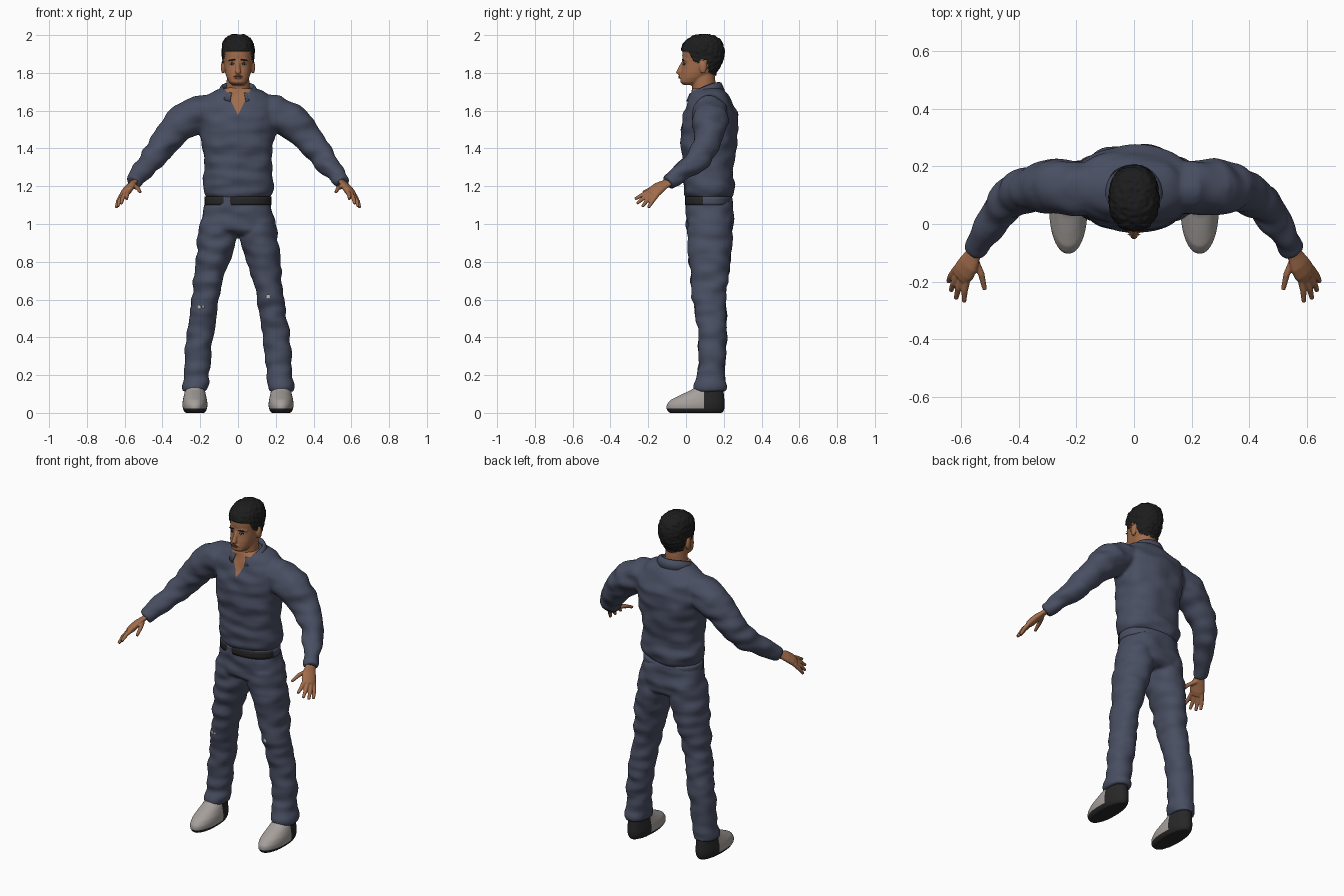
import bpy, bmesh, math
from mathutils import Vector, noise

if "Cube" in bpy.data.objects:
    bpy.data.objects.remove(bpy.data.objects["Cube"])


def material(name, *rgb):
    m = bpy.data.materials.new(name)
    m.use_nodes = True
    m.diffuse_color = (*rgb, 1)
    bsdf = m.node_tree.nodes["Principled BSDF"]
    bsdf.inputs["Base Color"].default_value = (*rgb, 1)
    bsdf.inputs["Roughness"].default_value = 0.8
    return m


CLOTH = material("slate blue cloth", 0.066, 0.077, 0.122)
SKIN = material("tan skin", 0.36, 0.15, 0.07)
HAIR = material("black hair", 0.012, 0.012, 0.012)
LEATHER = material("dark leather", 0.02, 0.02, 0.021)
SHOE = material("grey suede", 0.38, 0.35, 0.33)
LIP = material("brown lips", 0.22, 0.075, 0.045)
WHITE = material("pale grey", 0.5, 0.48, 0.46)


def loft(bm, rings):
    """Closed skin over a row of rings."""
    rows = [[bm.verts.new(p) for p in ring] for ring in rings]
    n = len(rows[0])
    for a, b in zip(rows, rows[1:]):
        for i in range(n):
            j = (i + 1) % n
            bm.faces.new((a[i], a[j], b[j], b[i]))
    bm.faces.new(rows[0][::-1])
    bm.faces.new(rows[-1])


def oval(c, u, v, power=2.0, n=32):
    ring = []
    for i in range(n):
        a = math.tau * i / n
        ca, sa = math.cos(a), math.sin(a)
        ring.append(c + u * math.copysign(abs(ca) ** (2 / power), ca)
                    + v * math.copysign(abs(sa) ** (2 / power), sa))
    return ring


def layers(bm, rows, power=2.3, side=1):
    """Level ovals: height, front y, back y, half width, optional centre x."""
    loft(bm, [oval(Vector((side * (r[4] if len(r) > 4 else 0), (r[1] + r[2]) / 2, r[0])),
                   Vector((r[3], 0, 0)), Vector((0, (r[2] - r[1]) / 2, 0)), power)
              for r in rows])


def limb(bm, pts, side=1, flat=1.0, across=(0, 0, 1)):
    """Tube through x, y, z, radius; flat squeezes it at right angles to across."""
    cs = [Vector((side * p[0], p[1], p[2])) for p in pts]
    hint = Vector((side * across[0], across[1], across[2]))
    rings = []
    for i, c in enumerate(cs):
        t = (cs[min(i + 1, len(cs) - 1)] - cs[max(i - 1, 0)]).normalized()
        u = (hint - t * hint.dot(t)).normalized()
        r = pts[i][3]
        rings.append(oval(c, u * r, t.cross(u) * r * flat, n=20))
    loft(bm, rings)


def ball(bm, c, size):
    made = bmesh.ops.create_uvsphere(bm, u_segments=16, v_segments=10, radius=1)
    for v in made["verts"]:
        v.co = Vector(c) + Vector([a * b for a, b in zip(v.co, size)])


def add_object(name, bm, *mats):
    bmesh.ops.recalc_face_normals(bm, faces=bm.faces)
    me = bpy.data.meshes.new(name)
    bm.to_mesh(me)
    bm.free()
    ob = bpy.data.objects.new(name, me)
    bpy.context.collection.objects.link(ob)
    for m in mats:
        me.materials.append(m)
    me.shade_smooth()
    return ob


def blend(name, bm, voxel, smooth, mats, wrinkle=0.0, scale=(9, 9, 18)):
    """Fuse the overlapping pieces into one smooth skin, then wrinkle it."""
    ob = add_object(name, bm)
    mod = ob.modifiers.new("fuse", "REMESH")
    mod.mode = "VOXEL"
    mod.voxel_size = voxel
    mod = ob.modifiers.new("soften", "SMOOTH")
    mod.factor, mod.iterations = 0.5, smooth
    dg = bpy.context.evaluated_depsgraph_get()
    me = bpy.data.meshes.new_from_object(ob.evaluated_get(dg))
    ob.modifiers.clear()
    ob.data = me
    me.materials.clear()
    for m in mats:
        me.materials.append(m)
    normals = [v.normal.copy() for v in me.vertices]
    for v, nrm in zip(me.vertices, normals):
        p = Vector([a * b for a, b in zip(v.co, scale)])
        v.co += nrm * wrinkle * noise.noise(p)
    me.shade_smooth()
    bpy.context.view_layer.update()
    return ob


def paint(ob, rule, cuts=()):
    """Cut clean edges along planes, then colour faces by a rule on their centre."""
    bm = bmesh.new()
    bm.from_mesh(ob.data)
    for co, no, where in cuts:
        fs = [f for f in bm.faces if where(f.calc_center_median())]
        es = {e for f in fs for e in f.edges}
        vs = {v for f in fs for v in f.verts}
        bmesh.ops.bisect_plane(bm, geom=[*vs, *es, *fs], plane_co=co, plane_no=no)
    for f in bm.faces:
        f.material_index = rule(f.calc_center_median())
        f.smooth = True
    bm.to_mesh(ob.data)
    bm.free()


def plate(name, target, x, z, w, h, mat, tilt=0.0, out=0.0):
    """Thin oval lying on the front of a part."""
    hit, loc, nrm, _ = target.ray_cast(Vector((x, -1, z)), Vector((0, 1, 0)))
    if not hit:
        return
    bm = bmesh.new()
    ball(bm, (0, 0, 0), (w, h, 0.003))
    ob = add_object(name, bm, mat)
    ob.location = loc + nrm * out
    ob.rotation_euler = (math.pi / 2, tilt, math.atan2(nrm.x, -nrm.y))


# Shirt: trunk and both sleeves in one skin
bm = bmesh.new()
layers(bm, [(1.135, .01, .23, .165), (1.16, -.01, .25, .18), (1.21, -.015, .257, .192),
            (1.28, -.015, .25, .178), (1.38, -.024, .262, .185), (1.5, -.028, .277, .2),
            (1.58, -.014, .272, .215), (1.64, .01, .25, .205), (1.68, .025, .225, .16),
            (1.72, .035, .185, .09)])
sleeve = [(.08, .125, 1.605, .08), (.2, .125, 1.585, .097), (.28, .13, 1.55, .096),
          (.34, .125, 1.49, .085), (.4, .11, 1.42, .074), (.45, .075, 1.355, .066),
          (.49, .01, 1.3, .057), (.53, -.05, 1.25, .047), (.556, -.095, 1.217, .041)]
for s in (1, -1):
    limb(bm, sleeve, s)
shirt = blend("shirt", bm, .009, 7, (CLOTH, SKIN), .012)

# Open neck, cut as a V
V_LOW, V_SLOPE = 1.578, .5


def near_neck(c):
    return c.z > 1.55 and c.y < .1 and abs(c.x) < .1


paint(shirt, lambda c: int(near_neck(c) and abs(c.x) < (c.z - V_LOW) * V_SLOPE),
      [((0, 0, V_LOW), (s, 0, -V_SLOPE), near_neck) for s in (1, -1)])

# Folded collar, open at the front
bm = bmesh.new()
rows = []
for i in range(41):
    a = math.radians(-158 + 316 * i / 40)
    front = (1 - math.cos(a)) / 2
    top = 1.752 - .06 * front ** 1.5
    rows.append([bm.verts.new((math.sin(a) * r, .1 + math.cos(a) * r * .95, top - d))
                 for r, d in ((.072, .04), (.08, 0), (.092, .004), (.112, .045))])
for a, b in zip(rows, rows[1:]):
    for j in range(3):
        bm.faces.new((a[j], a[j + 1], b[j + 1], b[j]))
collar = add_object("collar", bm, CLOTH)
collar.modifiers.new("thickness", "SOLIDIFY").thickness = .006

# Trousers: hips and both legs in one skin
bm = bmesh.new()
layers(bm, [(1.16, .01, .232, .162), (1.1, .0, .25, .178), (1.03, -.002, .254, .197),
            (.97, .003, .248, .205), (.945, .03, .22, .19)])
leg = [(1.02, .01, .24, .09, .105), (.92, .005, .246, .105, .11), (.8, .015, .234, .088, .135),
       (.7, .025, .222, .077, .155), (.6, .036, .212, .072, .172), (.5, .055, .215, .071, .188),
       (.4, .068, .218, .07, .203), (.3, .068, .21, .07, .212), (.2, .06, .203, .068, .22),
       (.16, .05, .21, .07, .225), (.115, .048, .212, .064, .23)]
for s in (1, -1):
    layers(bm, leg, 2.1, s)
trousers = blend("trousers", bm, .009, 6, (CLOTH,), .012)

# Worn spots on the knees
for i, (x, z, r) in enumerate([(.16, .615, .011), (-.205, .56, .01), (-.185, .562, .007)]):
    plate(f"knee_spot_{i}", trousers, x, z, r, r, WHITE)

# Belt, showing dark at the front only
bm = bmesh.new()
layers(bm, [(z, -.004, .242, .177) for z in (1.1, 1.115, 1.13, 1.145)])
belt = add_object("belt", bm, CLOTH, LEATHER)
paint(belt, lambda c: int(c.y < .085 and not -.09 < c.x < -.035))

# Shoes with dark sole and heel
for s, side in ((1, "left"), (-1, "right")):
    bm = bmesh.new()
    layers(bm, [(0, -.09, .195, .052, .228), (.02, -.105, .204, .064, .228),
                (.045, -.103, .206, .067, .228), (.07, -.08, .204, .064, .228),
                (.095, -.03, .202, .058, .228), (.12, .025, .198, .053, .228),
                (.145, .06, .19, .045, .228)], 2.1, s)
    shoe = blend(side + "_shoe", bm, .007, 4, (SHOE, LEATHER))
    paint(shoe, lambda c: int(c.z < .022 or c.y > .095),
          [((0, 0, .022), (0, 0, 1), lambda c: True), ((0, .095, 0), (0, 1, 0), lambda c: True)])

# Hands: flat palm, four fingers and a thumb
ACROSS = (.04, .035, -.025)
fingers = [((.578, -.185, 1.177), (.588, -.23, 1.155), (.59, -.27, 1.132)),
           ((.592, -.178, 1.17), (.61, -.222, 1.14), (.618, -.26, 1.108)),
           ((.606, -.168, 1.16), (.626, -.205, 1.126), (.636, -.232, 1.092)),
           ((.617, -.155, 1.152), (.635, -.18, 1.118), (.645, -.2, 1.086)),
           ((.552, -.125, 1.2), (.53, -.175, 1.19), (.518, -.228, 1.168))]
for s, side in ((1, "left"), (-1, "right")):
    bm = bmesh.new()
    limb(bm, [(.54, -.07, 1.235, .03), (.56, -.11, 1.212, .031), (.575, -.14, 1.195, .04),
              (.59, -.165, 1.174, .043), (.602, -.185, 1.157, .036)], s, .5, ACROSS)
    for base, mid, tip in fingers:
        start = Vector(base).lerp(Vector((.565, -.12, 1.205)), .4)
        limb(bm, [(*start, .012), (*base, .0125), (*mid, .0115), (*tip, .008)], s, 1, ACROSS)
    blend(side + "_hand", bm, .004, 3, (SKIN,))

# Head: skull, neck, nose, brow, lips and ears in one skin
bm = bmesh.new()
layers(bm, [(1.735, -.012, .05, .03), (1.75, -.03, .08, .047), (1.775, -.028, .11, .06),
            (1.8, -.026, .15, .068), (1.83, -.02, .173, .073), (1.86, -.016, .188, .076),
            (1.89, -.02, .195, .078), (1.92, -.019, .196, .08), (1.95, -.01, .19, .076),
            (1.973, .012, .176, .065), (1.987, .035, .155, .05), (1.995, .06, .13, .03)])
layers(bm, [(1.6, .04, .17, .068), (1.7, .033, .155, .063), (1.76, .03, .155, .06),
            (1.82, .04, .15, .055)], 2)
limb(bm, [(0, -.01, 1.865, .008), (0, -.028, 1.83, .011), (0, -.04, 1.803, .015),
          (0, -.022, 1.793, .011)], 1, 1, (1, 0, 0))
limb(bm, [(-.055, .012, 1.866, .008), (-.03, -.006, 1.871, .012), (0, -.01, 1.867, .01),
          (.03, -.006, 1.871, .012), (.055, .012, 1.866, .008)])
ball(bm, (0, -.026, 1.778), (.024, .013, .01))
for s in (1, -1):
    ball(bm, (s * .08, .09, 1.83), (.011, .02, .035))
head = blend("head", bm, .005, 3, (SKIN, HAIR))

# Hair: thicken the scalp above the hairline
HAIRLINE = [(-.1, 1.918), (.015, 1.912), (.04, 1.865), (.07, 1.85), (.078, 1.872),
            (.108, 1.868), (.118, 1.805), (.15, 1.785), (.3, 1.78)]


def is_hair(c):
    for (y0, z0), (y1, z1) in zip(HAIRLINE, HAIRLINE[1:]):
        if y0 <= c.y < y1:
            return c.z > z0 + (z1 - z0) * (c.y - y0) / (y1 - y0)
    return False


paint(head, lambda c: int(is_hair(c)))
normals = [v.normal.copy() for v in head.data.vertices]
for v, nrm in zip(head.data.vertices, normals):
    if is_hair(v.co):
        v.co += nrm * (.008 + .005 * noise.noise(v.co * 70))
bpy.context.view_layer.update()

# Face details
for s, side in ((1, "left"), (-1, "right")):
    plate(side + "_eyebrow", head, s * .033, 1.868, .02, .0045, HAIR, s * .12)
    plate(side + "_eye_rim", head, s * .032, 1.848, .0145, .0065, HAIR)
    plate(side + "_eye", head, s * .032, 1.847, .012, .0045, WHITE, 0, .001)
    plate(side + "_iris", head, s * .032, 1.847, .0048, .0048, HAIR, 0, .002)
plate("upper_lip", head, 0, 1.782, .023, .004, LIP)
plate("lower_lip", head, 0, 1.774, .019, .0045, LIP)
